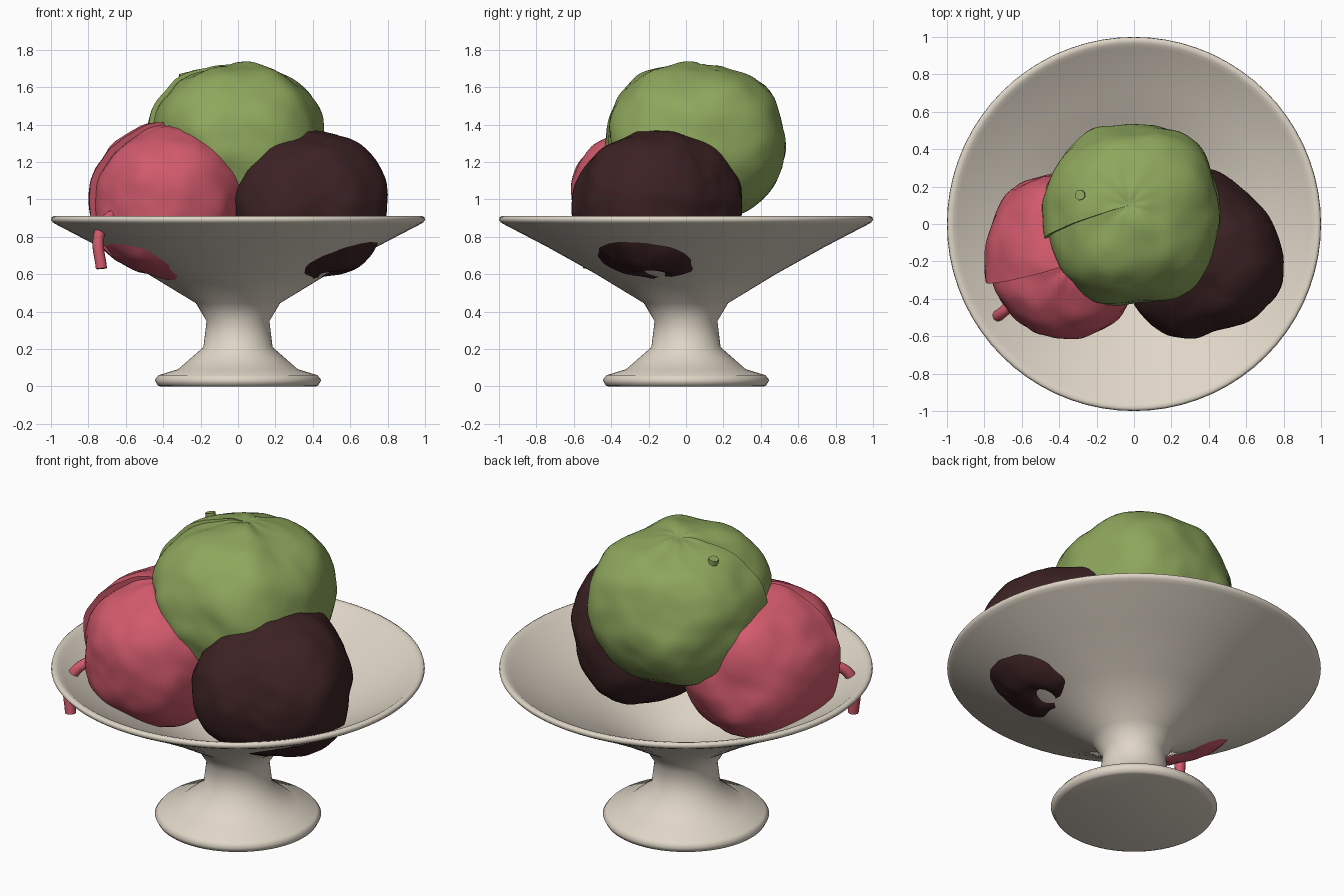
import bpy, bmesh, math
from mathutils import Vector, noise

if "Cube" in bpy.data.objects:
    bpy.data.objects.remove(bpy.data.objects["Cube"])


def material(name, rgb):
    m = bpy.data.materials.new(name)
    m.diffuse_color = (*rgb, 1)
    m.use_nodes = True
    m.node_tree.nodes["Principled BSDF"].inputs["Base Color"].default_value = m.diffuse_color
    return m


CREAM = material("cream_ceramic", (0.74, 0.67, 0.57))
GREEN = material("green_skin", (0.27, 0.385, 0.108))
PINK = material("pink_skin", (0.64, 0.102, 0.15))
BROWN = material("dark_brown_skin", (0.046, 0.016, 0.017))


def finish(bm, name, mat, angle):
    bmesh.ops.recalc_face_normals(bm, faces=bm.faces[:])
    me = bpy.data.meshes.new(name)
    bm.to_mesh(me)
    bm.free()
    me.materials.append(mat)
    ob = bpy.data.objects.new(name, me)
    bpy.context.collection.objects.link(ob)
    bpy.ops.object.select_all(action='DESELECT')
    ob.select_set(True)
    bpy.context.view_layer.objects.active = ob
    bpy.ops.object.shade_smooth_by_angle(angle=math.radians(angle))
    return ob


def lathe(name, profile, mat, segments=72):
    bm = bmesh.new()
    vs = [bm.verts.new((r, 0, z)) for r, z in profile]
    es = [bm.edges.new(p) for p in zip(vs, vs[1:])]
    bmesh.ops.spin(bm, geom=vs + es, cent=(0, 0, 0), axis=(0, 0, 1),
                   angle=2 * math.pi, steps=segments)
    bmesh.ops.remove_doubles(bm, verts=bm.verts[:], dist=1e-4)
    return finish(bm, name, mat, 70)


def fruit(name, center, semi, pole, seam_deg, step, mat, seed, boxy=2.15,
          skew=0, dimple=0.13, bumps=(), rows=48, cols=84):
    """Lumpy fruit; one meridian is a seam where the skin overlaps in a step."""
    bm = bmesh.new()
    q = Vector((0, 0, 1)).rotation_difference(Vector(pole).normalized())
    off = Vector((seed * 7.3, seed * 3.1, seed * 1.7))

    def point(t, p):
        a = p + math.radians(seam_deg)
        d = q @ Vector((math.sin(t) * math.cos(a), math.sin(t) * math.sin(a), math.cos(t)))
        # slightly boxy ellipsoid
        r = sum(abs(c) ** boxy for c in d) ** (-1 / boxy)
        # broad lumps and fine dents
        r *= 1 + 0.055 * noise.noise(d * 2.0 + off) + 0.018 * noise.noise(d * 4.5 + off)
        # lean towards the front left diagonal
        r *= 1 - skew * (d.x + d.y) * d.x * d.y * 1.41
        # local bulges (+) and flats (-)
        for direction, amount, width in bumps:
            ang = d.angle(Vector(direction))
            r *= 1 + amount * math.exp(-(ang / width) ** 2)
        # radial pleats gathering at the top, dimple at the bottom
        r *= 1 + 0.022 * math.cos(6 * p + seed) * math.sin(t) * math.exp(-(t / 0.9) ** 2)
        r *= 1 + 0.03 * math.cos(9 * p) * math.sin(t) * math.exp(-(t / 0.35) ** 2)
        r *= 1 - 0.03 * math.exp(-(t / 0.1) ** 2)
        r *= 1 - dimple * math.exp(-((math.pi - t) / 0.16) ** 2)
        # overlapping seam
        fade = math.sin(t * 1.3) ** 0.7 if t * 1.3 < math.pi else 0
        r *= 1 + step * fade * (math.exp(-(2 * math.pi - p) / 0.5) - 0.6 * math.exp(-p / 0.4))
        return Vector(center) + Vector([c * s * r for c, s in zip(d, semi)])

    top = bm.verts.new(point(0, 1))
    bottom = bm.verts.new(point(math.pi, 1))
    grid = [[bm.verts.new(point(math.pi * i / rows, 2 * math.pi * j / cols))
             for j in range(cols + 1)] for i in range(1, rows)]
    for j in range(cols + 1):
        k = (j + 1) % (cols + 1)        # the last strip closes the seam step
        bm.faces.new((top, grid[0][j], grid[0][k]))
        bm.faces.new((bottom, grid[-1][k], grid[-1][j]))
        for a, b in zip(grid, grid[1:]):
            bm.faces.new((a[j], b[j], b[k], a[k]))
    bmesh.ops.dissolve_degenerate(bm, dist=1e-5, edges=bm.edges[:])
    return finish(bm, name, mat, 50)


def stalk(name, pts, radius, mat):
    cu = bpy.data.curves.new(name, 'CURVE')
    cu.dimensions = '3D'
    cu.bevel_depth = radius
    cu.bevel_resolution = 2
    cu.use_fill_caps = True
    sp = cu.splines.new('BEZIER')
    sp.bezier_points.add(len(pts) - 1)
    for bp, co in zip(sp.bezier_points, pts):
        bp.co = co
        bp.handle_left_type = bp.handle_right_type = 'AUTO'
    sp.resolution_u = 6
    cu.materials.append(mat)
    ob = bpy.data.objects.new(name, cu)
    bpy.context.collection.objects.link(ob)


# Footed bowl: foot, stem, flared outside, rounded rim, conical inside
lathe("footed_bowl", [
    (0, 0), (0.415, 0), (0.43, 0.006), (0.445, 0.035), (0.425, 0.06), (0.32, 0.092),
    (0.185, 0.21), (0.168, 0.35), (0.225, 0.445), (0.48, 0.60), (0.74, 0.745), (0.97, 0.865),
    (0.99, 0.877), (1.0, 0.89), (0.997, 0.904), (0.985, 0.91), (0.965, 0.905), (0.945, 0.89),
    (0.73, 0.772), (0.47, 0.63), (0.22, 0.485), (0.1, 0.45), (0, 0.445)], CREAM)

# Three fruits piled in the bowl
fruit("green_fruit", (-0.01, 0.05, 1.305), (0.465, 0.475, 0.42), (-0.03, 0.11, 1),
      196, 0.035, GREEN, 1, boxy=2.35, bumps=[((-0.7, 0, 0.7), -0.04, 0.5)])
fruit("pink_fruit", (-0.37, -0.165, 0.985), (0.41, 0.445, 0.42), (0.1, -0.1, 1),
      197, 0.055, PINK, 2,
      bumps=[((0.8, -0.2, 0.5), 0.05, 0.5), ((-0.43, -0.2, -0.875), -0.015, 0.5)])
fruit("brown_fruit", (0.40, -0.145, 0.965), (0.395, 0.44, 0.40), (-0.28, 0.07, 1),
      100, 0.0, BROWN, 3, skew=0.17, dimple=0.2,
      bumps=[((0.455, -0.165, -0.875), -0.035, 0.7)])

# Stalks
stalk("pink_stalk", [(-0.60, -0.38, 0.93), (-0.70, -0.47, 0.895),
                     (-0.745, -0.505, 0.80), (-0.73, -0.52, 0.63)], 0.03, PINK)
stalk("green_stalk", [(-0.25, 0.145, 1.5), (-0.29, 0.155, 1.675)], 0.028, GREEN)
